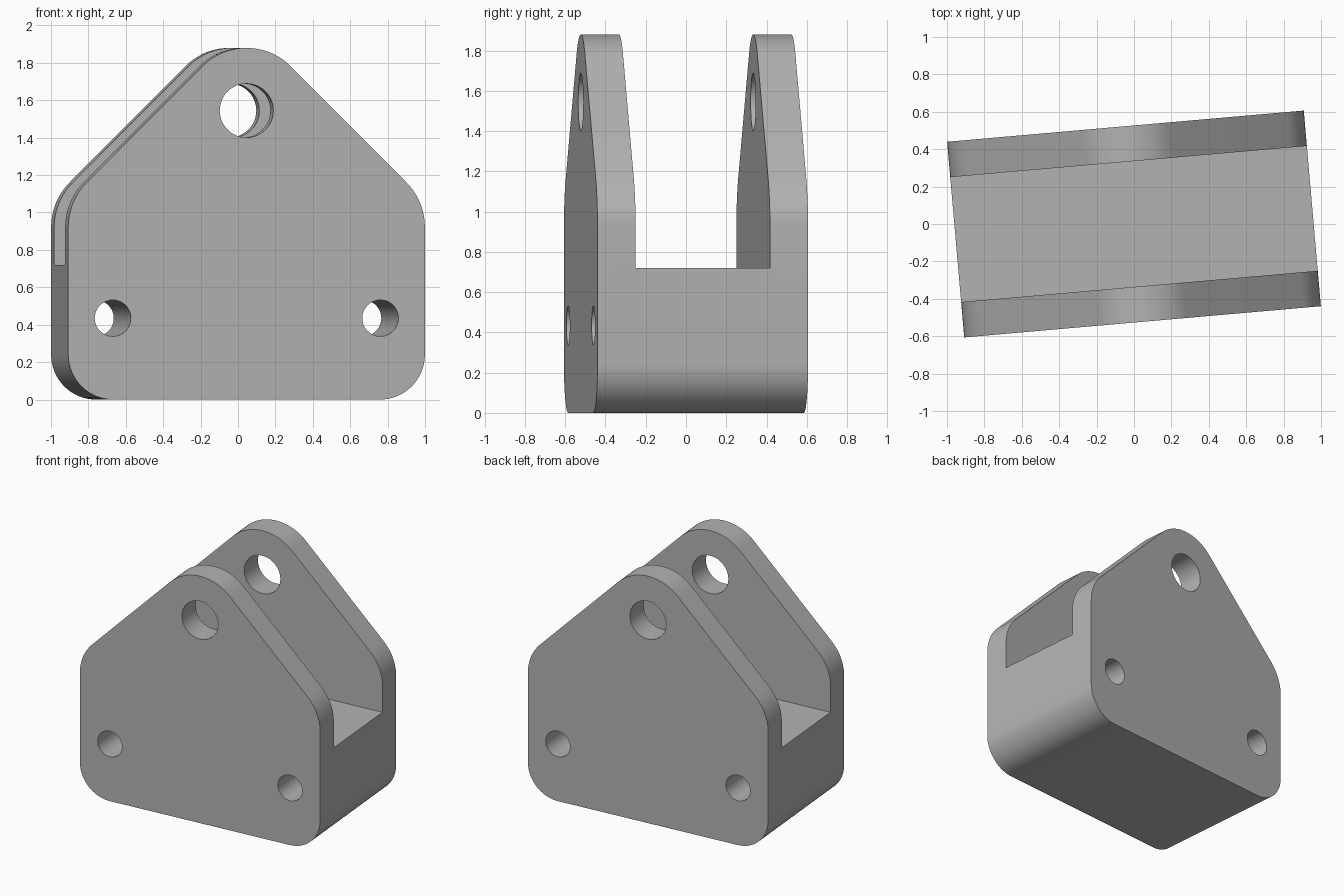
import bpy
import bmesh
from math import sin, cos, pi, radians
from mathutils import Matrix

WIDTH, DEPTH, HEIGHT = 1.914, 1.05, 1.88
PLATE = 0.19           # thickness of each upright cheek
FLOOR = 0.72           # height of the slot floor
BASE_R, TOP_R = 0.24, 0.335
TURN = Matrix.Rotation(radians(5), 4, 'Z')

cube = bpy.data.objects.get("Cube")
if cube:
    bpy.data.objects.remove(cube, do_unlink=True)

grey = bpy.data.materials.new("machined grey")
grey.use_nodes = True
colour = (0.45, 0.45, 0.45, 1)
grey.diffuse_color = colour
grey.node_tree.nodes["Principled BSDF"].inputs["Base Color"].default_value = colour


def arc(cx, cz, r, start, end, steps):
    """Points on an arc in the xz plane, angles in degrees."""
    angles = [radians(start + (end - start) * i / steps) for i in range(steps + 1)]
    return [(cx + r * cos(a), cz + r * sin(a)) for a in angles]


def prism(name, outline, depth):
    """Extrude an xz outline symmetrically along y, then turn it."""
    bm = bmesh.new()
    face = bm.faces.new([bm.verts.new((x, -depth / 2, z)) for x, z in outline])
    new = bmesh.ops.extrude_face_region(bm, geom=[face])["geom"]
    bmesh.ops.translate(bm, vec=(0, depth, 0),
                        verts=[v for v in new if isinstance(v, bmesh.types.BMVert)])
    bmesh.ops.recalc_face_normals(bm, faces=bm.faces)
    bm.transform(TURN)
    mesh = bpy.data.meshes.new(name)
    bm.to_mesh(mesh)
    bm.free()
    mesh.materials.append(grey)
    obj = bpy.data.objects.new(name, mesh)
    bpy.context.collection.objects.link(obj)
    return obj


# Bracket outline: right half, mirrored to the left
half = WIDTH / 2
top_z = HEIGHT - TOP_R
slope_sum = top_z + TOP_R * 2 ** 0.5           # x + z along the sloped edge
shoulder_z = slope_sum - half - TOP_R * (2 ** 0.5 - 1)
right = (arc(half - BASE_R, BASE_R, BASE_R, -90, 0, 16)
         + arc(half - TOP_R, shoulder_z, TOP_R, 0, 45, 10)
         + arc(0, top_z, TOP_R, 45, 90, 10))
left = [(-x, z) for x, z in reversed(right[:-1])]
bracket = prism("clevis_bracket", right + left, DEPTH)

# Cutters: slot between the cheeks, pin hole, and two mounting holes
slot = [(-2, FLOOR), (2, FLOOR), (2, 3), (-2, 3)]
cutters = [prism("slot_cutter", slot, DEPTH - 2 * PLATE)]
for name, x, z, r in (("pin_hole_cutter", 0, top_z, 0.144),
                      ("left_mount_hole_cutter", 0.718, 0.435, 0.097),
                      ("right_mount_hole_cutter", -0.718, 0.435, 0.097)):
    cutters.append(prism(name, arc(x, z, r, 0, 360, 48)[:-1], DEPTH * 2))

bpy.ops.object.select_all(action='DESELECT')
bpy.context.view_layer.objects.active = bracket
bracket.select_set(True)
for cutter in cutters:
    cutter.hide_render = True
    mod = bracket.modifiers.new(cutter.name, 'BOOLEAN')
    mod.operation = 'DIFFERENCE'
    mod.solver = 'EXACT'
    mod.object = cutter
    bpy.ops.object.modifier_apply(modifier=mod.name)
    bpy.data.objects.remove(cutter, do_unlink=True)

bpy.ops.object.shade_smooth_by_angle(angle=radians(25))
